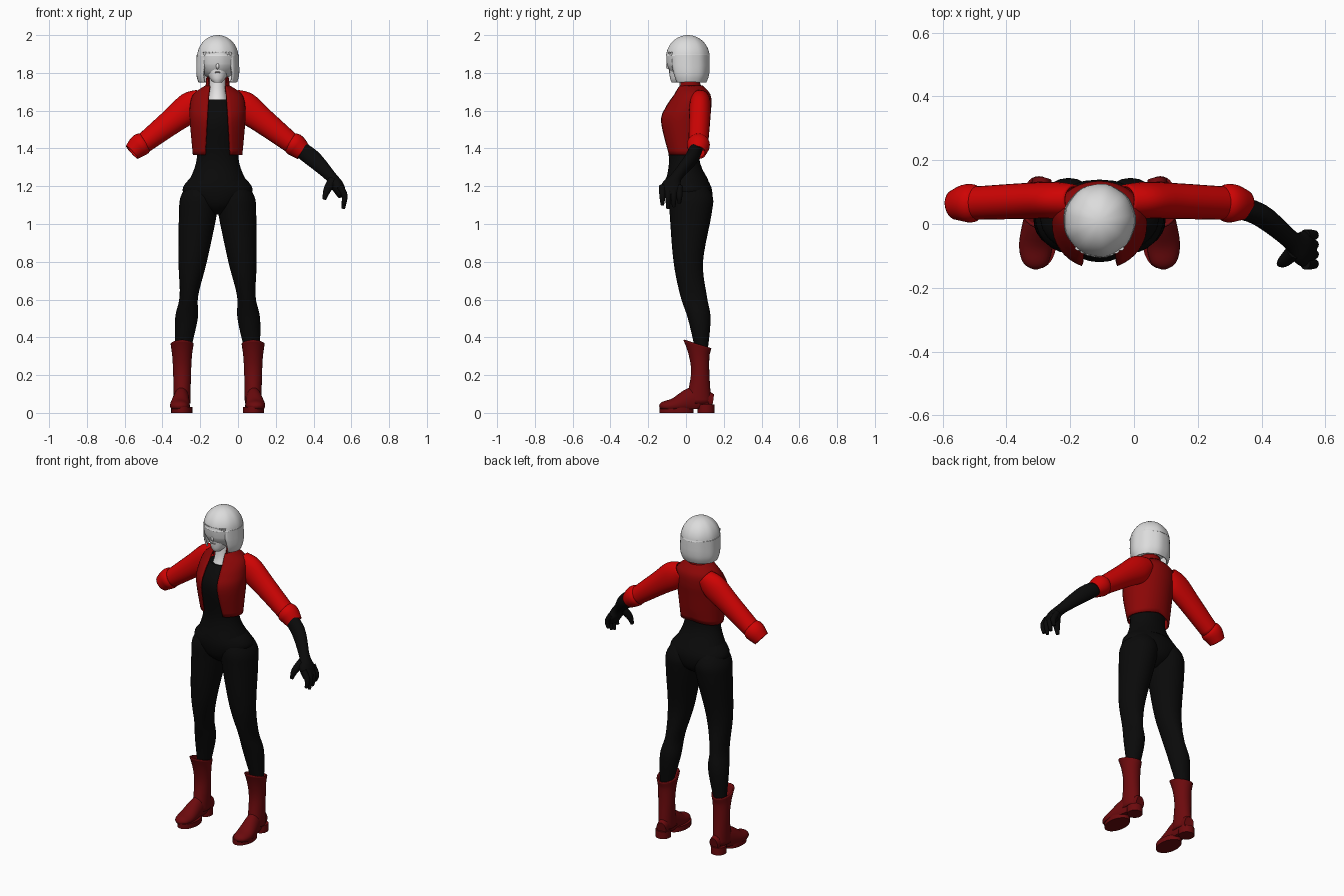
import bpy, bmesh, math
from mathutils import Vector

cube = bpy.data.objects.get("Cube")
if cube:
    bpy.data.objects.remove(cube)

AXIS = -.108  # the body stands off-centre in x
X, Y, Z = Vector((1, 0, 0)), Vector((0, 1, 0)), Vector((0, 0, 1))


def material(name, red, green, blue):
    mat = bpy.data.materials.new(name)
    mat.use_nodes = True
    mat.diffuse_color = (red, green, blue, 1)
    shader = mat.node_tree.nodes["Principled BSDF"]
    shader.inputs["Base Color"].default_value = mat.diffuse_color
    shader.inputs["Roughness"].default_value = .6
    return mat


BRIGHT_RED = material("bright red", .62, .001, .001)
DARK_RED = material("dark red", .26, .002, .002)
MAROON = material("maroon", .15, .003, .004)
BLACK = material("black", .003, .003, .003)
WHITE = material("white hair", .72, .72, .72)
SKIN = material("pale skin", .8, .79, .79)
CHARCOAL = material("charcoal", .06, .06, .06)
GREY = material("grey lips", .4, .37, .37)


def finish(name, bm, mat, mirror=False, thick=0, fix=None):
    """Bend the vertices with fix, then turn the mesh into a shaded object."""
    if fix:
        for vert in bm.verts:
            fix(vert.co)
    bmesh.ops.recalc_face_normals(bm, faces=bm.faces)
    mesh = bpy.data.meshes.new(name)
    bm.to_mesh(mesh)
    bm.free()
    mesh.materials.append(mat)
    mesh.shade_smooth()
    mesh.set_sharp_from_angle(angle=math.radians(50))
    obj = bpy.data.objects.new(name, mesh)
    bpy.context.collection.objects.link(obj)
    obj.location.x = AXIS
    if mirror:
        obj.modifiers.new("Mirror", "MIRROR").use_mirror_merge = False
    if thick:
        solid = obj.modifiers.new("Solidify", "SOLIDIFY")
        solid.thickness = thick
        solid.offset = 0


def spline(rows, steps=5):
    """Run a smooth curve through the rows, whatever their columns mean."""
    rows = [Vector(row) for row in rows]
    ends = [rows[0], *rows, rows[-1]]
    out = []
    for a, b, c, d in zip(ends, rows, rows[1:], ends[3:]):
        for step in range(steps):
            t = step / steps
            pull_in, pull_out = (c - a) / 2, (d - b) / 2
            blend = t * t * (3 - 2 * t)
            out.append(b.lerp(c, blend) + pull_in * t * (1 - t) ** 2 - pull_out * t * t * (1 - t))
    return out + [rows[-1]]


def bridge(bm, rings, closed):
    rings = [[bm.verts.new(co) for co in ring] for ring in rings]
    for low, high in zip(rings, rings[1:]):
        for k in range(0 if closed else 1, len(low)):
            bm.faces.new((low[k - 1], low[k], high[k], high[k - 1]))
    return rings


def tube(name, points, mat, ref=Y, axis=None, sides=24, caps=True, **options):
    """Loft ellipses along a path: x, y, z, radius along ref, other radius."""
    points = spline([(*p, p[3])[:5] for p in points])
    centres = [p.to_3d() for p in points]
    rings = []
    for i, (centre, p) in enumerate(zip(centres, points)):
        ahead = centres[min(i + 1, len(centres) - 1)]
        along = axis or (ahead - centres[max(i - 1, 0)]).normalized()
        side = (ref - along * ref.dot(along)).normalized()
        other = along.cross(side)
        turns = [math.tau * k / sides for k in range(sides)]
        rings.append([centre + side * p[3] * math.cos(a) + other * p[4] * math.sin(a)
                      for a in turns])
    bm = bmesh.new()
    rings = bridge(bm, rings, True)
    if caps:
        bm.faces.new(rings[0])
        bm.faces.new(rings[-1])
    finish(name, bm, mat, **options)


def column(name, rows, mat, x=0, lean=0, **options):
    """Upright loft from rows of height, half width, front y, back y."""
    points = [(x + lean * z, (front + back) / 2, z, half, (back - front) / 2)
              for z, half, front, back in rows]
    tube(name, points, mat, ref=X, axis=Z, **options)


def wrap(name, rows, mat, sides=36, **options):
    """Open-fronted shell: height, half width, front y, back y, half opening."""
    rings = []
    for z, half, front, back, gap in spline(rows):
        start = math.asin(gap / half)
        turns = [start + (math.tau - 2 * start) * k / sides for k in range(sides + 1)]
        rings.append([(half * math.sin(a),
                       (front + back) / 2 - (back - front) / 2 * math.cos(a), z)
                      for a in turns])
    bm = bmesh.new()
    bridge(bm, rings, False)
    finish(name, bm, mat, **options)


def blob(name, centre, size, mat, sides=16, **options):
    bm = bmesh.new()
    bmesh.ops.create_uvsphere(bm, u_segments=sides, v_segments=sides, radius=1)
    bmesh.ops.scale(bm, vec=size, verts=bm.verts)
    bmesh.ops.translate(bm, vec=centre, verts=bm.verts)
    finish(name, bm, mat, **options)


# Legs, hips and fitted top
column("legs", [(.33, .04, .05, .115), (.5, .06, .01, .13), (.62, .049, -.03, .11),
                (.8, .075, -.066, .09), (1.05, .1, -.086, .135), (1.15, .1, -.09, .14),
                (1.24, .05, -.06, .08)], BLACK, x=.22, lean=-.11, mirror=True)
column("hips", [(1.05, .03, -.03, .06), (1.1, .12, -.085, .125), (1.18, .186, -.105, .138),
                (1.26, .13, -.095, .1)], BLACK)
column("top", [(1.23, .15, -.106, .12), (1.35, .11, -.09, .07), (1.55, .125, -.12, .1),
               (1.66, .085, -.06, .1)], BLACK)


# Boots: tilted shaft, foot and two-part sole
def tilt_rim(co):
    if co.z > .3:
        co.z -= (co.y - .06) * .3 * min(1, (co.z - .3) / .05)


def flatten_below(height):
    def fix(co):
        co.z = max(co.z, height)
    return fix


column("boot_shafts", [(.05, .04, 0, .13), (.2, .043, .03, .12), (.3, .048, .02, .12),
                       (.365, .057, -.01, .13)],
       MAROON, x=.188, caps=False, fix=tilt_rim, mirror=True, thick=.008)
tube("boot_feet", [(.18, .14, .06, .03, .04), (.19, .05, .07, .04, .07),
                   (.2, -.06, .04, .052, .04), (.2, -.12, .035, .04, .025),
                   (.2, -.14, .03, .012, .008)],
     MAROON, ref=X, fix=flatten_below(.02), mirror=True)
for name, height, half, front, back in (("front_soles", .03, .056, -.14, .04),
                                        ("heels", .045, .044, .06, .15)):
    column(name, [(0, half, front, back), (height, half, front, back)],
           MAROON, x=.19, mirror=True)


# Cropped jacket, collar and sleeves
def raise_back_hem(co):
    if co.z < 1.4 and co.y > 0:
        co.z += max(0, .02 - abs(co.x) / 6)


def raise_collar_front(co):
    if co.z > 1.75:
        co.z += max(0, -co.y * .4)


wrap("jacket_body", [(1.365, .127, -.1, .09, .065), (1.54, .143, -.138, .118, .055),
                     (1.62, .143, -.11, .13, .05), (1.685, .125, -.065, .125, .045),
                     (1.73, .062, -.045, .085, .04)],
     DARK_RED, fix=raise_back_hem, thick=.008)
wrap("collar", [(1.7, .062, -.045, .085, .042), (1.77, .058, -.055, .065, .05)],
     DARK_RED, fix=raise_collar_front, thick=.006)
tube("sleeves", [(.08, .075, 1.665, .045, .05), (.14, .075, 1.622, .053, .076),
                 (.24, .072, 1.545, .052, .064), (.4, .065, 1.42, .048)],
     BRIGHT_RED, caps=False, mirror=True, thick=.008)
tube("cuffs", [(.385, .065, 1.435, .048), (.4, .065, 1.425, .056), (.42, .065, 1.41, .055),
               (.453, .06, 1.38, .043)],
     BRIGHT_RED, caps=False, mirror=True, thick=.008)

# Gloved forearm and hand, left side only
tube("glove", [(.4, .06, 1.42, .035, .04), (.5, .03, 1.35, .035, .045), (.6, -.05, 1.25, .03),
               (.635, -.075, 1.2, .055, .034), (.66, -.085, 1.15, .05, .024)], BLACK)
for finger, drop in enumerate((.03, .01, 0, .02)):
    y = -.035 - .03 * finger
    tube(f"finger_{finger}", [(.645, y, 1.2, .018), (.672, y, 1.15, .016),
                              (.665, y, 1.08 + drop, .009)], BLACK, sides=12)
tube("thumb", [(.61, -.085, 1.23, .026), (.58, -.115, 1.18, .02), (.565, -.125, 1.13, .01)],
     BLACK, sides=12)

# Neck, head and face
column("neck", [(1.62, .06, -.07, .06), (1.7, .045, -.04, .055), (1.8, .042, -.03, .055)], SKIN)
column("head", [(1.75, .022, -.076, -.03), (1.77, .041, -.084, .01), (1.81, .06, -.089, .06),
                (1.86, .068, -.09, .08), (1.94, .065, -.085, .08)], SKIN)
tube("nose", [(0, -.084, 1.87, .005), (0, -.099, 1.836, .008), (0, -.088, 1.822, .005)],
     SKIN, ref=X, sides=12)
blob("lips", (0, -.087, 1.803), (.017, .004, .004), GREY)
blob("eyelashes", (.03, -.0805, 1.868), (.015, .003, .0025), CHARCOAL, mirror=True)
blob("irises", (.03, -.081, 1.862), (.005, .003, .005), GREY, mirror=True)


# Bobbed hair with a ragged fringe
def strands(co):
    middle = Vector((0, .01, co.z))
    angle = math.atan2(co.x, co.y - middle.y)
    co += (co - middle) * .01 * math.sin(angle * 9)
    if co.z > 1.85:
        co.z = max(co.z, 1.89)


blob("hair_crown", (0, .01, 1.88), (.11, .116, .12), WHITE, sides=36, fix=strands)
wrap("hair_bob", [(1.9, .103, -.099, .119, .055), (1.85, .108, -.098, .121, .068),
                  (1.79, .108, -.088, .117, .075), (1.752, .098, -.072, .103, .07)],
     WHITE, fix=strands, thick=.01)
for lock in range(-4, 5):
    x = lock * .016
    y = .016 - math.sqrt(.112 ** 2 - x * x)
    tube(f"fringe_lock_{lock + 5}", [(x, y, 1.91, .013, .008), (x, y, 1.876 + lock % 2 * .006, .003)],
         WHITE, ref=X, sides=12)
